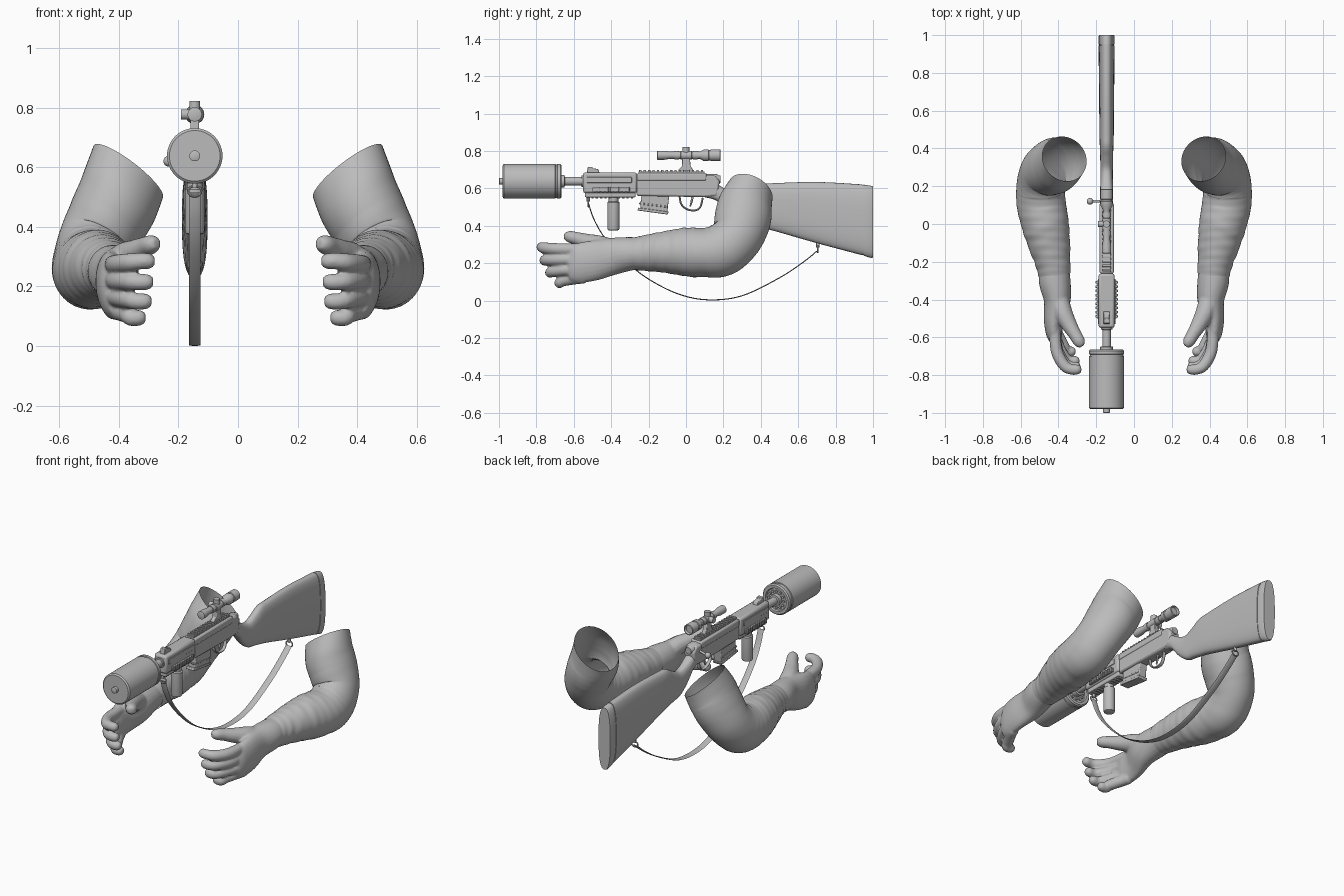
import bpy, bmesh, math
from mathutils import Vector

if "Cube" in bpy.data.objects:
    bpy.data.objects.remove(bpy.data.objects["Cube"])

GX = -0.145   # centre plane of the rifle
BORE = 0.638  # height of the barrel axis
X, Z = Vector((1, 0, 0)), Vector((0, 0, 1))
made = []

grey = bpy.data.materials.new("plain grey")
grey.use_nodes = True
grey.diffuse_color = (0.5, 0.5, 0.5, 1)
grey.node_tree.nodes["Principled BSDF"].inputs["Base Color"].default_value = (0.5, 0.5, 0.5, 1)


def finish(name, bm):
    bmesh.ops.recalc_face_normals(bm, faces=bm.faces)
    me = bpy.data.meshes.new(name)
    bm.to_mesh(me)
    bm.free()
    me.materials.append(grey)
    ob = bpy.data.objects.new(name, me)
    bpy.context.scene.collection.objects.link(ob)
    made.append(ob)
    return ob


def spline(keys, n=6):
    """Catmull-Rom resampling of tuples of any length."""
    out = []
    for i in range(len(keys) - 1):
        p0, p1, p2, p3 = (keys[min(max(i + k, 0), len(keys) - 1)] for k in (-1, 0, 1, 2))
        for s in range(n):
            t = s / n
            out.append(tuple(b + 0.5 * t * (c - a + t * (2*a - 5*b + 4*c - d + t * (3*(b - c) + d - a)))
                             for a, b, c, d in zip(p0, p1, p2, p3)))
    return out + [keys[-1]]


def loft(bm, rings, caps=True):
    rows = [[bm.verts.new(p) for p in ring] for ring in rings]
    for a, b in zip(rows, rows[1:]):
        for i in range(len(a)):
            j = (i + 1) % len(a)
            bm.faces.new((a[i], a[j], b[j], b[i]))
    if caps:
        bm.faces.new(rows[0])
        bm.faces.new(rows[-1])


def sweep(bm, keys, up=X, seg=16, caps=True, shape=None):
    """Elliptical tube along keys of (x, y, z, half width along up, other half)."""
    pts = [Vector(k[:3]) for k in keys]
    rings = []
    for i, k in enumerate(keys):
        t = (pts[min(i + 1, len(pts) - 1)] - pts[max(i - 1, 0)]).normalized()
        side = t.cross(up).normalized()
        u = side.cross(t)
        ring = []
        for s in range(seg):
            a = math.tau * s / seg
            d = u * math.cos(a) * k[3] + side * math.sin(a) * k[4]
            ring.append(shape(pts[i], d, i / (len(keys) - 1), a) if shape else pts[i] + d)
        rings.append(ring)
    loft(bm, rings, caps)


def tube(name, keys, **kw):
    bm = bmesh.new()
    sweep(bm, keys, **kw)
    return finish(name, bm)


def sections(name, keys, power=2, seg=32, x=GX):
    """Upright sections along y, keys of (y, top, bottom, half width)."""
    def bend(v):
        return math.copysign(abs(v) ** (2 / power), v)
    bm = bmesh.new()
    ang = [math.tau * s / seg for s in range(seg)]
    loft(bm, [[(x + w * bend(math.cos(a)), y, (t + b) / 2 + (t - b) / 2 * bend(math.sin(a))) for a in ang]
              for y, t, b, w in keys])
    return finish(name, bm)


def turned(name, profile, z=BORE, x=GX, seg=32):
    return sections(name, [(y, z + r, z - r, r) for y, r in profile], seg=seg, x=x)


def plate(name, outline, half, bevel=0.006, x=GX):
    """Side outline of (y, z) points given thickness across x."""
    bm = bmesh.new()
    loft(bm, [[(x + s * half, y, z) for y, z in outline] for s in (-1, 1)])
    ob = finish(name, bm)
    m = ob.modifiers.new("bevel", "BEVEL")
    m.width, m.segments = bevel, 2
    return ob


def box(name, y0, y1, z0, z1, half, bevel=0.004, x=GX):
    return plate(name, [(y0, z0), (y1, z0), (y1, z1), (y0, z1)], half, bevel, x)


def rod(name, p, q, r, seg=20):
    up = X if abs(p[0] - q[0]) < 0.001 else Z
    return tube(name, [(*p, r, r), (*q, r, r)], up=up, seg=seg)


# Sleeves: bent lofted tubes with cloth folds, open at the shoulder
def cloth(c, d, t, a):
    fold = (0.022 * math.sin(60 * t + 3 * math.sin(a + 7 * t)) * (0.6 + 0.4 * math.sin(2 * a + 11 * t))
            + 0.014 * math.sin(105 * t + 4 * math.sin(a - 5 * t)))
    fade = max(0.06, 1 - 1.5 * t) * min(1, 8 * t)
    p = c + d * (1 + fold * fade)
    p.z += 0.38 * max(0, (t - 0.6) / 0.4) * d.x
    return p


arm = [(.42, -.27, .25, .085, .088), (.43, -.2, .255, .094, .098), (.45, -.1, .26, .112, .113),
       (.47, 0, .26, .125, .13), (.49, .1, .257, .13, .132), (.495, .19, .271, .128, .142),
       (.48, .27, .335, .125, .137), (.44, .3, .42, .127, .15), (.4, .315, .5, .128, .147),
       (.368, .345, .585, .124, .125)]
sleeves = tube("sleeves", spline(arm, 9), seg=48, caps=False, shape=cloth)
sleeves.modifiers.new("other side", "MIRROR")

# Hands: palm, curled fingers and thumb fused into one skin
bm = bmesh.new()
sweep(bm, spline([(.425, -.2, .255, .075, .08), (.42, -.3, .25, .084, .09), (.407, -.4, .235, .072, .1),
                  (.425, -.5, .213, .053, .108), (.423, -.58, .2, .043, .105), (.415, -.62, .2, .03, .088)]), seg=24)
for zk, zt, yt, xt in ((.275, .285, -.77, .295), (.22, .215, -.755, .3),
                       (.165, .15, -.725, .305), (.12, .095, -.675, .325)):
    sweep(bm, spline([(.42, -.54, zk, .03, .03), (.41, yt + .1, zk, .032, .032),
                      (.37, yt + .022, (zk + zt) / 2, .031, .031), (xt + .035, yt, zt, .028, .028),
                      (xt, yt, zt, .026, .026), (xt - .016, yt, zt, .014, .014)], 4), up=Z, seg=14)
sweep(bm, spline([(.405, -.37, .265, .055, .055), (.38, -.46, .295, .053, .052), (.345, -.53, .315, .043, .043),
                  (.312, -.585, .332, .035, .035), (.288, -.625, .342, .031, .032),
                  (.272, -.645, .344, .018, .018)], 4), up=Z, seg=14)
hands = finish("hands", bm)
m = hands.modifiers.new("fuse", "REMESH")
m.mode, m.voxel_size, m.use_smooth_shade = "VOXEL", 0.007, True
m = hands.modifiers.new("soften", "SMOOTH")
m.factor, m.iterations = 0.5, 4
hands.modifiers.new("other side", "MIRROR")

# Suppressor and barrel
turned("suppressor", [(-.98, .085), (-.973, .093), (-.7, .093), (-.698, .089), (-.69, .089), (-.688, .093),
                      (-.672, .093), (-.665, .086), (-.665, .07), (-.675, .066), (-.675, .03)], seg=48)
turned("suppressor_tip", [(-1, .014), (-.998, .018), (-.97, .018)])
for i in range(12):
    a = math.tau * i / 12
    px, pz = GX + .05 * math.cos(a), BORE + .05 * math.sin(a)
    rod("suppressor_stud", (px, -.68, pz), (px, -.667, pz), .008, 8)
turned("barrel", [(-.68, .034), (-.65, .034), (-.648, .023), (-.56, .023), (-.558, .03), (-.5, .03)])

# Handguard with side and lower rails
box("handguard", -.55, -.262, .575, .685, .042, .012)
box("handguard_lower", -.54, -.27, .552, .585, .032, .006)
for s in (-1, 1):
    box("side_rail", -.5, -.3, .583, .605, .006, .002, GX + s * .046)
    box("side_panel", -.53, -.29, .63, .66, .003, .002, GX + s * .043)
    for i in range(9):
        y = -.495 + .0225 * i
        box("side_rail_tooth", y, y + .012, .58, .608, .005, .001, GX + s * .054)
for i in range(11):
    y = -.53 + .0235 * i
    box("lower_rail_tooth", y, y + .012, .545, .554, .024, .001)
plate("front_sight", [(-.53, .68), (-.46, .68), (-.47, .703), (-.5, .708), (-.5, .715), (-.525, .715)], .016, .003)
tube("fore_grip", [(GX, -.388, z, r, r) for z, r in
                   ((.56, .026), (.53, .026), (.525, .033), (.39, .033), (.378, .03), (.374, .02))], seg=24)

# Receiver, top rail and bolt
plate("receiver", [(-.265, .56), (.1, .553), (.17, .56), (.18, .64), (.15, .672), (-.265, .68)], .035, .01)
box("receiver_rib", -.262, .11, .64, .682, .038, .008)
box("top_rail", -.255, .1, .678, .69, .022, .002)
for i in range(15):
    y = -.25 + .0235 * i
    box("top_rail_tooth", y, y + .012, .688, .698, .024, .001)
turned("bolt", [(.09, .028), (.165, .028), (.175, .022), (.185, .02)], z=.648, seg=20)
rod("bolt_handle", (GX - .02, .12, .635), (GX - .08, .12, .62), .007, 12)
tube("bolt_knob", [(GX - .088 + .017 * math.cos(a), .12, .62, .017 * math.sin(a) + .001, .017 * math.sin(a) + .001)
                   for a in (i * math.pi / 8 for i in range(9))], up=Z)

# Magazine and trigger
plate("magazine", [(-.245, .49), (-.1, .472), (-.09, .56), (-.24, .56)], .026, .005)
plate("magazine_base", [(-.26, .482), (-.098, .46), (-.092, .475), (-.255, .497)], .029, .003)
plate("magazine_rib", [(-.25, .515), (-.1, .497), (-.1, .506), (-.25, .524)], .028, .002)
tube("trigger_guard", spline([(GX, y, z, .011, .005) for y, z in
                              ((-.035, .56), (-.025, .515), (.005, .489), (.045, .482), (.075, .498), (.09, .55))]), seg=12)
tube("trigger", spline([(GX, .035, .56, .006, .007), (GX, .03, .53, .006, .006), (GX, .022, .503, .005, .004)]), seg=10)

# Scope, knobs and mount
turned("scope", [(-.155, .019), (-.153, .024), (-.115, .024), (-.085, .019), (-.03, .019), (-.028, .023), (.03, .023),
                 (.032, .019), (.075, .019), (.095, .031), (.12, .032), (.122, .028), (.13, .028), (.132, .032),
                 (.183, .032), (.185, .027), (.17, .024)], z=.777, seg=28)
rod("height_knob", (GX, 0, .78), (GX, 0, .822), .018)
rod("side_knob", (GX, 0, .777), (GX - .046, 0, .777), .017)
plate("scope_mount", [(-.045, .695), (.04, .695), (.025, .718), (.02, .768), (-.02, .768), (-.022, .718)], .014, .003)
for y in (-.05, .05):
    turned("scope_ring", [(y - .012, .023), (y + .012, .023)], z=.777, seg=24)

# Stock with pistol wrist and butt pad
sections("stock", spline([(.1, .645, .553, .032), (.17, .62, .53, .034), (.23, .585, .46, .033),
                          (.29, .567, .413, .033), (.35, .59, .4, .034), (.41, .622, .387, .036),
                          (.48, .628, .37, .038), (.7, .634, .307, .04), (.944, .621, .242, .043)]), 2.6)
sections("stock_seam", [(.94, .617, .246, .04), (.955, .616, .243, .04)], 2.6)
sections("butt_pad", [(.95, .62, .24, .043), (.992, .613, .227, .043), (1, .61, .23, .04)], 2.6)

# Sling with its swivels
tube("sling", spline([(GX, y, z, .02, .003) for y, z in
                      ((-.52, .515), (-.49, .43), (-.43, .33), (-.32, .21), (-.2, .115), (-.04, .035), (.12, .004),
                       (.3, .026), (.5, .122), (.63, .208), (.7, .265))]), seg=10)
for y, z, top in ((-.522, .52, .56), (.705, .275, .32)):
    rod("swivel_stud", (GX, y, z + .01), (GX, y, top), .009, 12)
    loop = [(GX + .022 * math.cos(a), y, z + .018 * math.sin(a), .004, .004)
            for a in (math.tau * i / 16 for i in range(17))]
    tube("swivel_loop", loop, up=Vector((0, 1, 0)), seg=8)

# Smooth shading with crisp edges
bpy.ops.object.select_all(action="DESELECT")
for ob in made:
    ob.select_set(True)
bpy.context.view_layer.objects.active = made[0]
bpy.ops.object.shade_smooth_by_angle(angle=math.radians(35))
